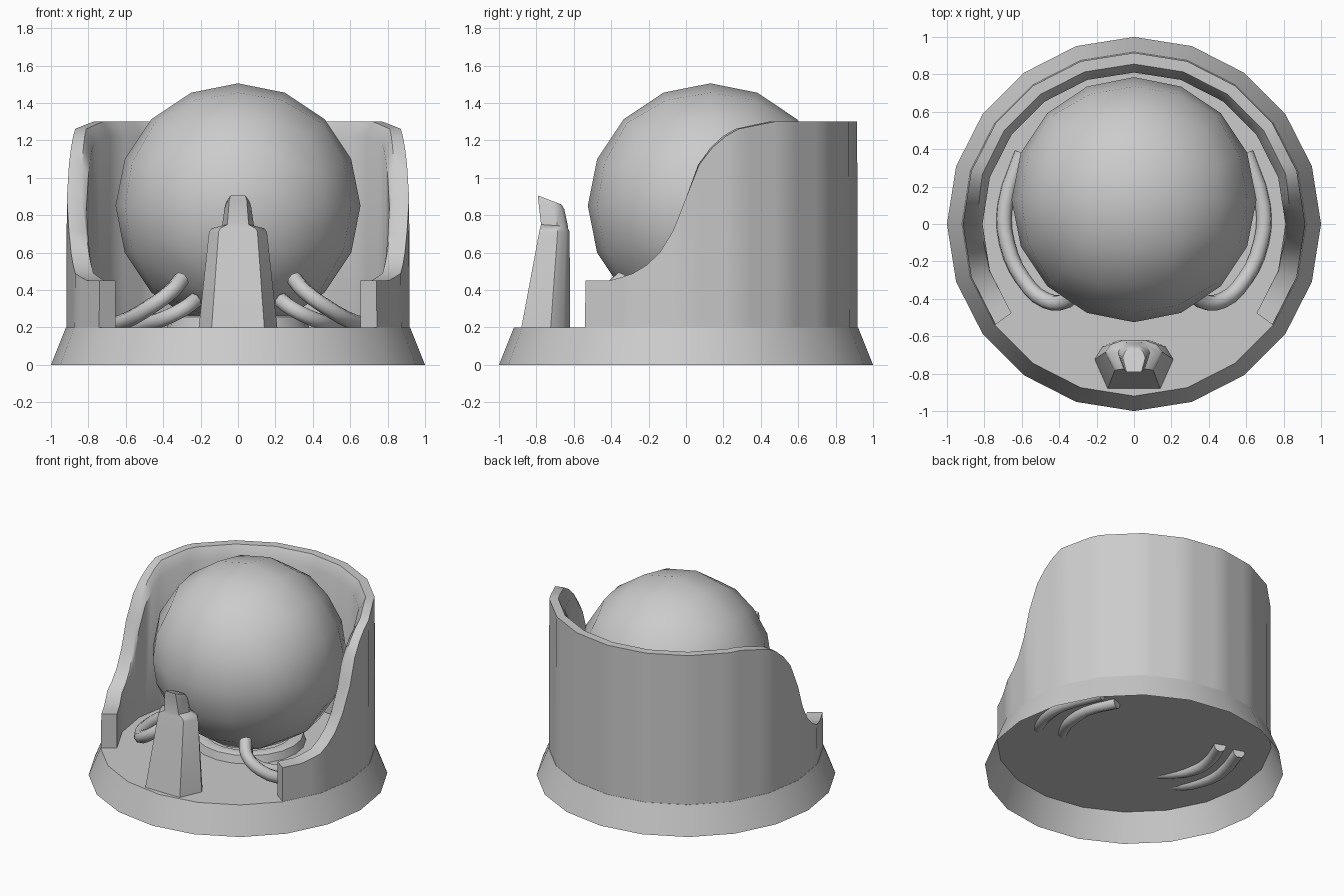
import bpy, bmesh
from math import sin, cos, pi, radians, tan
from mathutils import Vector

if "Cube" in bpy.data.objects:
    bpy.data.objects.remove(bpy.data.objects["Cube"])


def make(name, verts, faces, angle=40):
    mesh = bpy.data.meshes.new(name)
    mesh.from_pydata(verts, [], faces)
    bm = bmesh.new()
    bm.from_mesh(mesh)
    bmesh.ops.remove_doubles(bm, verts=bm.verts, dist=1e-5)
    bmesh.ops.recalc_face_normals(bm, faces=bm.faces)
    bm.to_mesh(mesh)
    bm.free()
    return finish(name, mesh, angle)


def finish(name, mesh, angle):
    ob = bpy.data.objects.new(name, mesh)
    bpy.context.collection.objects.link(ob)
    bpy.ops.object.select_all(action='DESELECT')
    ob.select_set(True)
    bpy.context.view_layer.objects.active = ob
    bpy.ops.object.shade_smooth_by_angle(angle=radians(angle))
    return ob


def loft(name, rings, closed=True, cap_first=True, cap_last=True, angle=40):
    n = len(rings[0])
    verts = [p for r in rings for p in r]
    faces = []
    for i in range(len(rings) - 1):
        for j in range(n if closed else n - 1):
            k = (j + 1) % n
            faces.append((i*n + j, i*n + k, (i+1)*n + k, (i+1)*n + j))
    if cap_first:
        faces.append(tuple(range(n)))
    if cap_last:
        faces.append(tuple((len(rings) - 1)*n + j for j in range(n)))
    return make(name, verts, faces, angle)


def circle(r, z, n=20, y=0):
    return [(r*cos(2*pi*i/n), y + r*sin(2*pi*i/n), z) for i in range(n)]


def interp(table, x):
    if x <= table[0][0]:
        return table[0][1]
    for (a, u), (b, v) in zip(table, table[1:]):
        if x <= b:
            return u + (v - u)*(x - a)/(b - a)
    return table[-1][1]


# flared base, open underneath, with a floor on top
loft("base", [circle(1.0, 0), circle(0.92, 0.2)], cap_first=False)

# curved wall: height falls away towards the front
HEIGHT = [(-0.40, 0.45), (-0.28, 0.49), (-0.2, 0.54), (-0.1, 0.64), (-0.04, 0.79),
          (0.07, 1.07), (0.14, 1.16), (0.25, 1.255), (0.47, 1.30)]
sections = []
SUB = 4
for k in range(14*SUB + 1):
    side, t = divmod(k, SUB)
    a, b = (radians(-36 + 18*(side + s)) for s in (0, 1))
    d = Vector((cos(a), sin(a))).lerp(Vector((cos(b), sin(b))), t/SUB)
    h = interp(HEIGHT, d.y*0.915)
    c = 0.05*(h - 0.45)/0.85
    prof = [(0.918, 0.2), (0.915, h), (0.81 + c*0.9, h), (0.81, h - 0.01 - c*1.4), (0.81, 0.2)]
    sections.append([(d.x*r, d.y*r, z) for r, z in prof])
loft("wall", sections)

# big ball, an evenly divided cube blown up to a sphere
bm = bmesh.new()
bmesh.ops.create_cube(bm, size=2)
bmesh.ops.subdivide_edges(bm, edges=bm.edges, cuts=3, use_grid_fill=True)
for v in bm.verts:
    p = Vector([tan(q*pi/4) for q in v.co]).normalized()
    v.co = p*0.655 + Vector((0, 0.13, 0.85))
mesh = bpy.data.meshes.new("ball")
bm.to_mesh(mesh)
bm.free()
finish("ball", mesh, 60)

# low seat ring under the ball
loft("ball_seat", [circle(r, z, 20, 0.13) for r, z in
                   ((0.38, 0.2), (0.365, 0.255), (0.34, 0.265), (0.29, 0.26))],
     cap_first=False, cap_last=False)

# front post: half width, front y, back y, z front, z back
OUTLINE = [(-0.67, 0), (0.67, 0), (1, 0.58), (0.8, 0.83), (0.4, 0.96),
           (-0.4, 0.96), (-0.8, 0.83), (-1, 0.58)]
POST = [(0.21, -0.88, -0.61, 0.2, 0.2), (0.155, -0.785, -0.615, 0.71, 0.71),
        (0.14, -0.78, -0.625, 0.73, 0.73), (0.085, -0.775, -0.625, 0.75, 0.74),
        (0.07, -0.79, -0.645, 0.88, 0.83), (0.06, -0.79, -0.66, 0.905, 0.855)]
loft("front_post", [[(x*w, yf + (yb - yf)*t, zf + (zb - zf)*t) for x, t in OUTLINE]
                    for w, yf, yb, zf, zb in POST])

# curled tubes cradling the ball, two on each side
TUBES = {
    "outer_tube": [(0.30, -0.34, 0.46), (0.36, -0.41, 0.39), (0.47, -0.41, 0.31),
                   (0.59, -0.30, 0.24), (0.68, -0.1, 0.21), (0.69, 0.1, 0.2), (0.6, 0.38, 0.19)],
    "inner_tube": [(0.23, -0.23, 0.345), (0.29, -0.29, 0.30), (0.39, -0.27, 0.25),
                   (0.48, -0.15, 0.22), (0.53, 0.0, 0.2), (0.53, 0.15, 0.2), (0.45, 0.36, 0.19)],
}
for name, path in TUBES.items():
    for label, s in (("right", 1), ("left", -1)):
        cu = bpy.data.curves.new(f"{label}_{name}", 'CURVE')
        cu.dimensions = '3D'
        cu.bevel_depth = 0.043
        cu.bevel_resolution = 2
        cu.resolution_u = 3
        cu.use_fill_caps = True
        sp = cu.splines.new('BEZIER')
        sp.bezier_points.add(len(path) - 1)
        for bp, (x, y, z) in zip(sp.bezier_points, path):
            bp.co = (x*s, y, z)
            bp.handle_left_type = bp.handle_right_type = 'AUTO'
        ob = bpy.data.objects.new(f"{label}_{name}", cu)
        bpy.context.collection.objects.link(ob)
